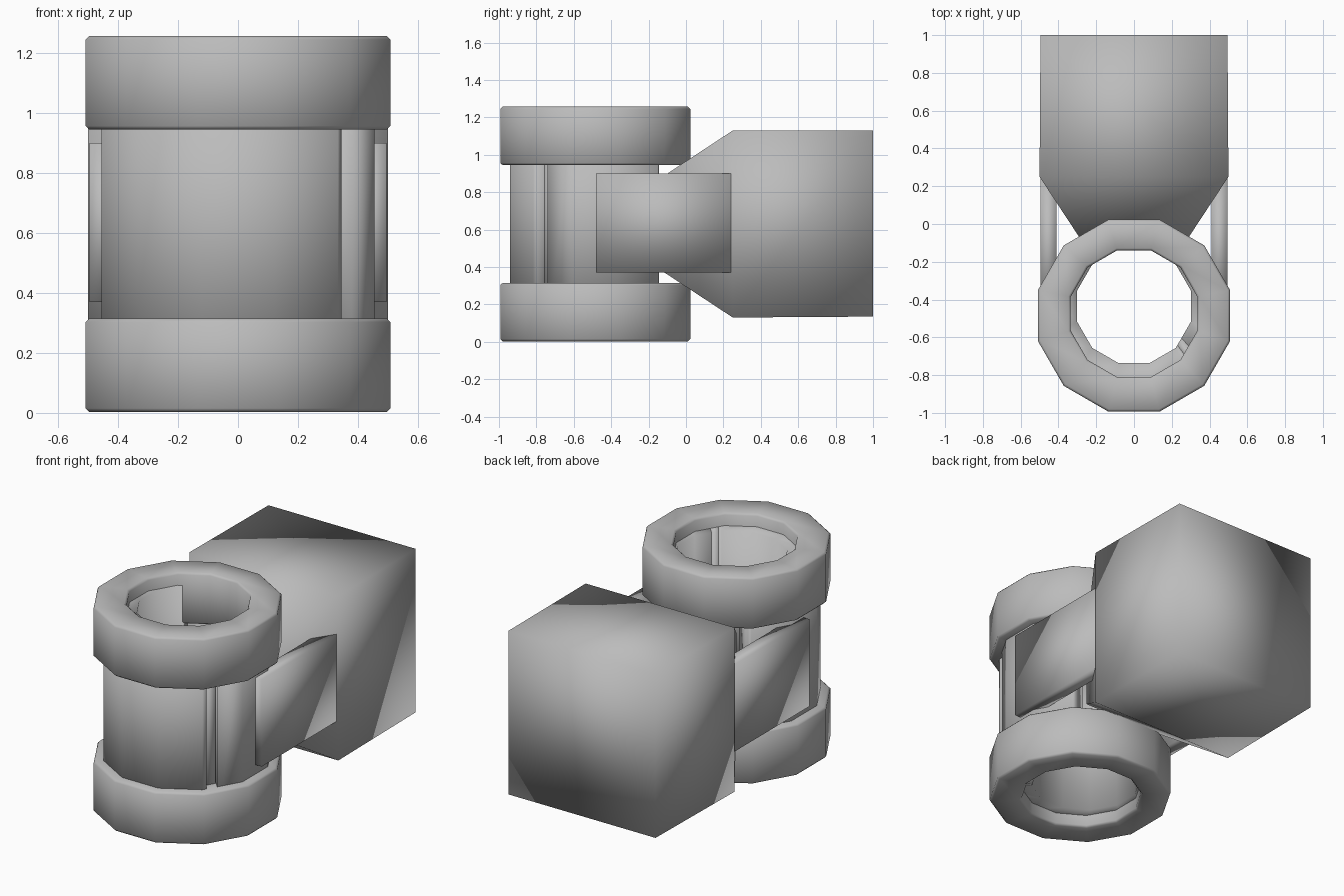
import bpy, bmesh
from math import sin, cos, radians

cube = bpy.data.objects.get("Cube")
if cube:
    bpy.data.objects.remove(cube)

grey = bpy.data.materials.new("plain grey")
grey.use_nodes = True
colour = (0.5, 0.5, 0.5, 1)
grey.diffuse_color = colour
grey.node_tree.nodes["Principled BSDF"].inputs["Base Color"].default_value = colour


def finish(name, bm):
    bmesh.ops.recalc_face_normals(bm, faces=bm.faces)
    mesh = bpy.data.meshes.new(name)
    bm.to_mesh(mesh)
    bm.free()
    mesh.materials.append(grey)
    mesh.shade_smooth()
    obj = bpy.data.objects.new(name, mesh)
    bpy.context.collection.objects.link(obj)
    return obj


def point(flat, cy, angle, z):
    """Point on a twelve-sided outline whose flats lie at the given distance."""
    off = (angle + 15) % 30 - 15
    r = flat / cos(radians(off))
    return (r * cos(radians(angle)), cy + r * sin(radians(angle)), z)


def wall(name, start, end, outer, inner, z0, z1, bevel=0):
    """Twelve-sided curved wall; a full turn closes into a ring."""
    closed = end - start == 360
    angles = [start] + [a for a in range(-345, 720, 30) if start < a < end]
    if not closed:
        angles.append(end)
    bm = bmesh.new()
    rows = []
    for a in angles:
        rows.append([bm.verts.new(point(*side, a, z)) for side, z in
                     ((outer, z0), (outer, z1), (inner, z1), (inner, z0))])
    for i in range(len(rows) - (0 if closed else 1)):
        p, q = rows[i], rows[(i + 1) % len(rows)]
        for k in range(4):
            n = (k + 1) % 4
            bm.faces.new((p[k], p[n], q[n], q[k]))
    if not closed:
        bm.faces.new(rows[0])
        bm.faces.new(rows[-1])
    obj = finish(name, bm)
    if bevel:
        mod = obj.modifiers.new("soft rims", "BEVEL")
        mod.width = bevel
        mod.segments = 1
        mod.limit_method = "ANGLE"
        mod.angle_limit = radians(50)
    return obj


def loft(name, sections):
    """Solid through rectangles given as (y, x0, x1, z0, z1)."""
    bm = bmesh.new()
    rows = [[bm.verts.new(c) for c in
             ((x0, y, z0), (x1, y, z0), (x1, y, z1), (x0, y, z1))]
            for y, x0, x1, z0, z1 in sections]
    for p, q in zip(rows, rows[1:]):
        for k in range(4):
            n = (k + 1) % 4
            bm.faces.new((p[k], p[n], q[n], q[k]))
    bm.faces.new(rows[0])
    bm.faces.new(rows[-1])
    return finish(name, bm)


# Collars at the bottom and top
for name, z in (("lower_collar", 0.003), ("upper_collar", 0.945)):
    wall(name, 15, 375, (0.508, -0.485), (0.335, -0.475), z, z + 0.312, 0.012)

# Middle sleeve, open at the back, with a narrow slot at the front left
outer, inner = (0.455, -0.485), (0.302, -0.435)
wall("sleeve_main", 133, 318, outer, inner, 0.08, 1.18)
wall("sleeve_side", -34, 47, outer, inner, 0.08, 1.18)
wall("sleeve_slot_floor", -43, -33, (0.41, -0.485), inner, 0.08, 1.18)

# Rear block, tapering toward the sleeve
loft("rear_block", [(-0.13, -0.25, 0.25, 0.38, 0.88),
                    (0.25, -0.5, 0.5, 0.13, 1.13),
                    (1.0, -0.495, 0.495, 0.135, 1.13)])

# Side arms joining block and sleeve
for name, s in (("left_arm", 1), ("right_arm", -1)):
    a, b = sorted((s * 0.41, s * 0.495))
    loft(name, [(-0.48, a, b, 0.37, 0.9), (0.24, a, b, 0.37, 0.9)])
